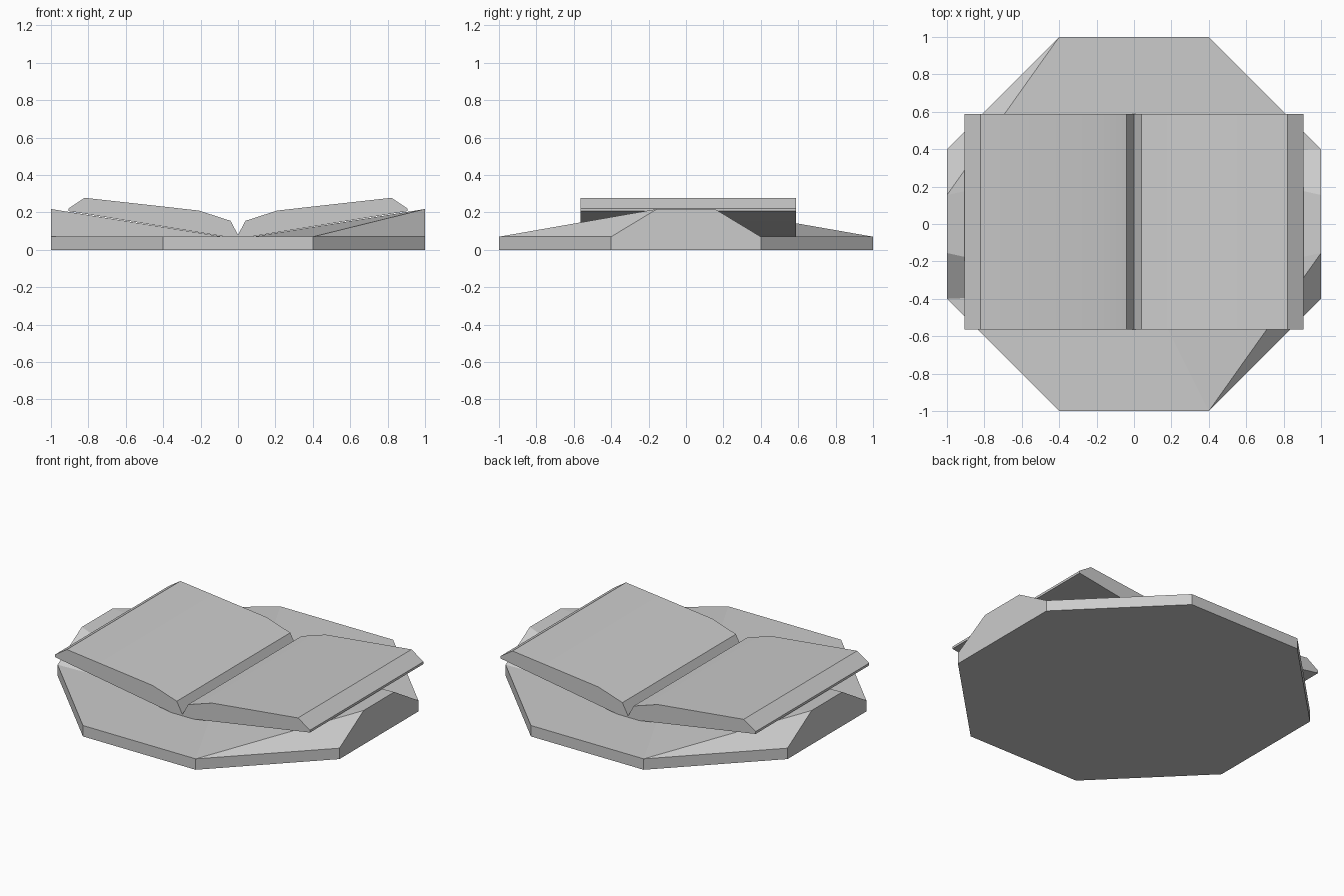
import bpy, bmesh, math

if "Cube" in bpy.data.objects:
    bpy.data.objects.remove(bpy.data.objects["Cube"])


def finish(name, bm):
    bmesh.ops.remove_doubles(bm, verts=bm.verts, dist=1e-4)
    bmesh.ops.recalc_face_normals(bm, faces=bm.faces)
    me = bpy.data.meshes.new(name)
    bm.to_mesh(me)
    bm.free()
    ob = bpy.data.objects.new(name, me)
    bpy.context.collection.objects.link(ob)
    return ob


# Octagonal stand: slab with a flat middle and two folded side ramps
RIM = 0.07
bm = bmesh.new()


def face(*pts):
    bm.faces.new([bm.verts.new(p) for p in pts])


octagon = [(0.4, -1), (1, -0.4), (1, 0.4), (0.4, 1),
           (-0.4, 1), (-1, 0.4), (-1, -0.4), (-0.4, -1)]
face(*[(x, y, 0) for x, y in octagon])
for a, b in zip(octagon, octagon[1:] + octagon[:1]):
    face((*a, 0), (*b, 0), (*b, RIM), (*a, RIM))

# flat middle strip
face(*[(x, y, RIM) for x, y in [(-0.4, -1), (0.4, -1), (0.08, -0.36), (0.08, 0.36),
                                (0.4, 1), (-0.4, 1), (-0.08, 0.36), (-0.08, -0.36)]])

for s in (-1, 1):
    # ramp and raised end wall
    face((s * 0.08, -0.36, RIM), (s, -0.155, 0.218), (s, 0.155, 0.218), (s * 0.08, 0.36, RIM))
    face((s, -0.4, RIM), (s, 0.4, RIM), (s, 0.155, 0.218), (s, -0.155, 0.218))
    # folded corner panels
    for t in (-1, 1):
        outer, side = (s * 0.4, t, RIM), (s, t * 0.4, RIM)
        top, inner = (s, t * 0.155, 0.218), (s * 0.08, t * 0.36, RIM)
        if s * t < 0:
            face(outer, side, top)
            face(outer, top, inner)
        else:
            face(outer, side, inner)
            face(side, top, inner)
finish("octagonal_stand", bm)

# Open book: mirrored page profile extruded along y
half_top = [(0.04, 0.155), (0.21, 0.21), (0.82, 0.278), (0.905, 0.222)]
half_bottom = [(0.905, 0.207), (0.08, 0.072)]
right = half_top + half_bottom
profile = [(0, 0.08)] + right + [(-x, z) for x, z in reversed(right)]
bm = bmesh.new()
cap = bm.faces.new([bm.verts.new((x, -0.563, z)) for x, z in profile])
ext = bmesh.ops.extrude_face_region(bm, geom=[cap], use_keep_orig=True)
bmesh.ops.translate(bm, vec=(0, 1.15, 0),
                    verts=[g for g in ext["geom"] if isinstance(g, bmesh.types.BMVert)])
book = finish("open_book", bm)
bpy.context.view_layer.objects.active = book
book.select_set(True)
bpy.ops.object.shade_smooth_by_angle(angle=math.radians(25))
